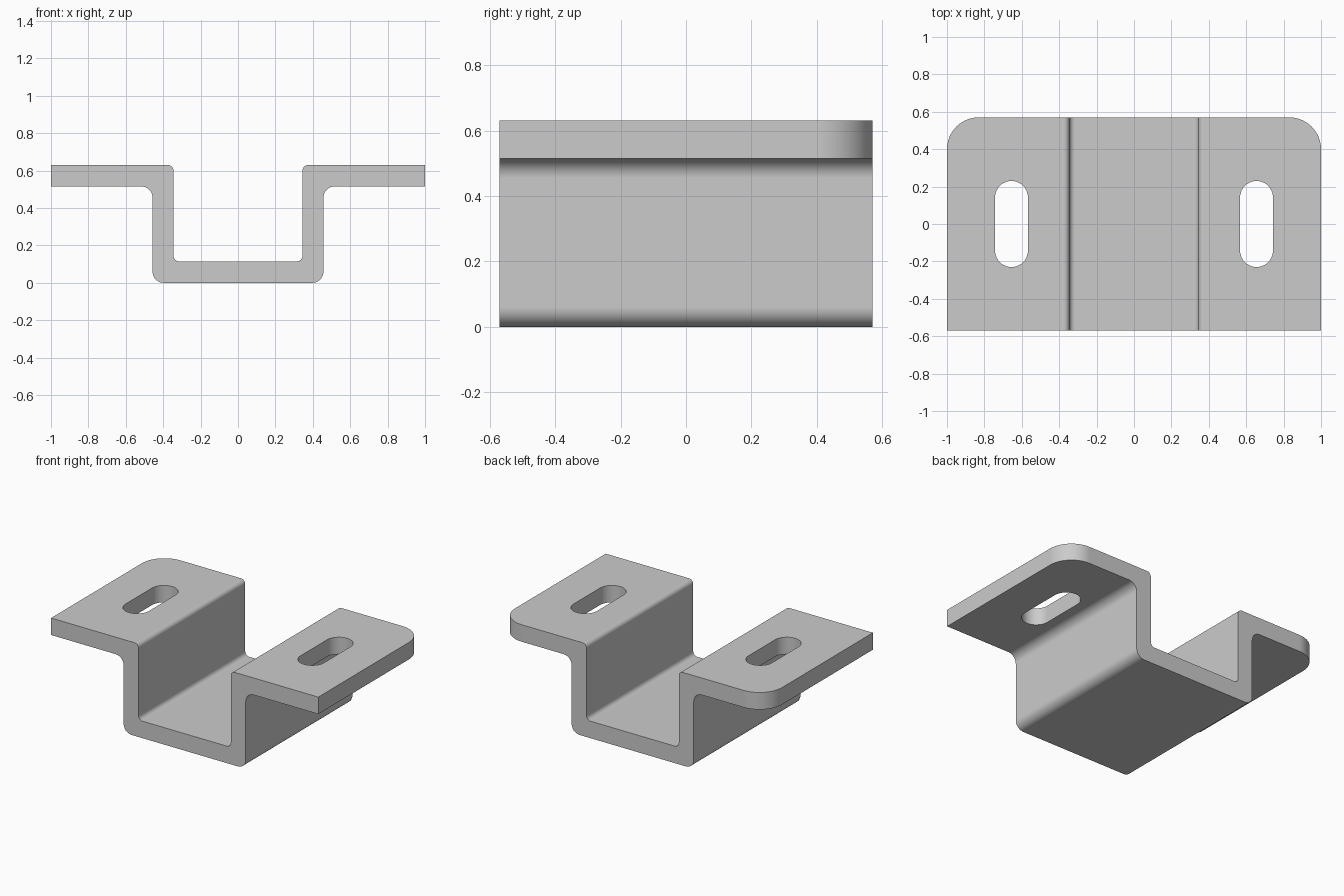
import bpy, bmesh, math
from mathutils import Vector

cube = bpy.data.objects.get("Cube")
if cube:
    bpy.data.objects.remove(cube, do_unlink=True)

HALF_LEN, TOP, THICK = 0.57, 0.63, 0.115
INNER, OUTER = 0.345, 0.457
SMALL_R, BIG_R, CORNER_R = 0.03, 0.06, 0.17

steel = bpy.data.materials.new("plain grey metal")
steel.use_nodes = True
grey = (0.6, 0.6, 0.6, 1)
steel.diffuse_color = grey
steel.node_tree.nodes["Principled BSDF"].inputs["Base Color"].default_value = grey


def fillet(points, steps=10):
    """Round each (x, y, radius) corner of a right-angled outline."""
    out = []
    for i, (x, y, r) in enumerate(points):
        p = Vector((x, y))
        if r == 0:
            out.append(p)
            continue
        a = (Vector(points[i - 1][:2]) - p).normalized()
        b = (Vector(points[(i + 1) % len(points)][:2]) - p).normalized()
        centre = p + (a + b) * r
        for k in range(steps + 1):
            t = k / steps * math.pi / 2
            out.append(centre - b * r * math.cos(t) - a * r * math.sin(t))
    return out


def prism(name, outline, vector):
    """Extrude a closed 3D outline along a vector."""
    bm = bmesh.new()
    face = bm.faces.new([bm.verts.new(p) for p in outline])
    ext = bmesh.ops.extrude_face_region(bm, geom=[face])
    moved = [v for v in ext["geom"] if isinstance(v, bmesh.types.BMVert)]
    bmesh.ops.translate(bm, vec=vector, verts=moved)
    bmesh.ops.recalc_face_normals(bm, faces=bm.faces)
    mesh = bpy.data.meshes.new(name)
    bm.to_mesh(mesh)
    bm.free()
    mesh.materials.append(steel)
    obj = bpy.data.objects.new(name, mesh)
    bpy.context.collection.objects.link(obj)
    return obj


# Hat-shaped section: right half, then its mirror image
half = [(OUTER, 0, BIG_R), (OUTER, TOP - THICK, BIG_R), (1, TOP - THICK, 0),
        (1, TOP, 0), (INNER, TOP, SMALL_R), (INNER, THICK, SMALL_R)]
section = half + [(-x, z, r) for x, z, r in reversed(half)]
bracket = prism("bracket", [(p.x, -HALF_LEN, p.y) for p in fillet(section)],
                (0, 2 * HALF_LEN, 0))

# Rounded rear corners of the two flanges
bm = bmesh.new()
bm.from_mesh(bracket.data)
corners = [e for e in bm.edges
           if all(abs(v.co.x) > 0.99 and v.co.y > HALF_LEN - 0.01 for v in e.verts)]
bmesh.ops.bevel(bm, geom=corners, offset=CORNER_R, offset_type='OFFSET',
                segments=16, profile=0.5, affect='EDGES')
bm.to_mesh(bracket.data)
bm.free()

# Mounting slots through the flanges
SLOT_X, SLOT_R, SLOT_END = 0.655, 0.088, 0.23
for side, label in ((1, "left"), (-1, "right")):
    outline = []
    for end in (1, -1):
        for k in range(21):
            t = k / 20 * math.pi
            outline.append((side * SLOT_X + end * SLOT_R * math.cos(t),
                            end * (SLOT_END - SLOT_R + SLOT_R * math.sin(t)),
                            TOP - THICK - 0.1))
    cutter = prism(label + "_slot_cutter", outline, (0, 0, THICK + 0.2))
    cutter.hide_render = True
    cut = bracket.modifiers.new(label + "_slot", 'BOOLEAN')
    cut.operation, cut.solver, cut.object = 'DIFFERENCE', 'EXACT', cutter

# Bake the cuts and drop the cutters
bpy.context.view_layer.update()
graph = bpy.context.evaluated_depsgraph_get()
cut_mesh = bpy.data.meshes.new_from_object(bracket.evaluated_get(graph))
cutters = [m.object for m in bracket.modifiers]
bracket.modifiers.clear()
bracket.data = cut_mesh
for cutter in cutters:
    bpy.data.objects.remove(cutter, do_unlink=True)

# Smooth bends with flat plates and crisp cut edges
bpy.ops.object.select_all(action='DESELECT')
bracket.select_set(True)
bpy.context.view_layer.objects.active = bracket
bpy.ops.object.shade_smooth_by_angle(angle=math.radians(30))
weighted = bracket.modifiers.new("flat_plates", 'WEIGHTED_NORMAL')
weighted.keep_sharp = True
